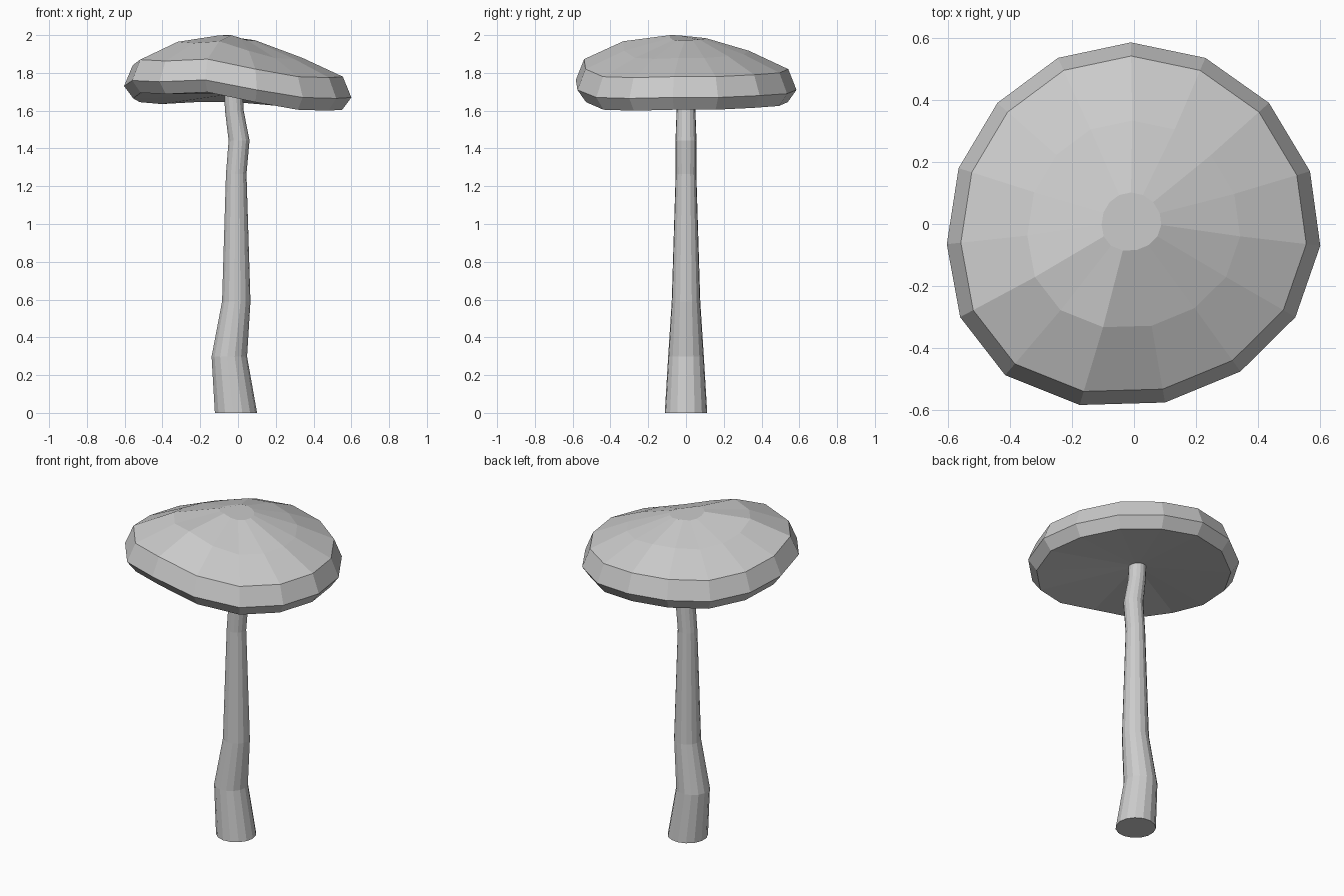
import bpy, bmesh
from math import sin, cos, pi

if "Cube" in bpy.data.objects:
    bpy.data.objects.remove(bpy.data.objects["Cube"])


def lathe(name, rings, bottom, top):
    """Skin a stack of rings; each end is a flat cap or a fan to an apex point."""
    bm = bmesh.new()
    loops = [[bm.verts.new(p) for p in ring] for ring in rings]
    n = len(loops[0])
    for a, b in zip(loops, loops[1:]):
        for i in range(n):
            j = (i + 1) % n
            bm.faces.new((a[i], a[j], b[j], b[i]))
    for loop, apex in ((loops[0], bottom), (loops[-1], top)):
        if apex is None:
            bm.faces.new(loop)
        else:
            c = bm.verts.new(apex)
            for i in range(n):
                bm.faces.new((loop[i], loop[(i + 1) % n], c))
    bmesh.ops.recalc_face_normals(bm, faces=bm.faces)
    mesh = bpy.data.meshes.new(name)
    bm.to_mesh(mesh)
    bm.free()
    obj = bpy.data.objects.new(name, mesh)
    bpy.context.collection.objects.link(obj)
    return obj


# Crooked tapering stem: (centre x, z, radius)
SIDES = 15
path = [(-0.012, 0.0, 0.113), (-0.047, 0.298, 0.095), (-0.01, 0.59, 0.076),
        (-0.01, 1.265, 0.055), (0.005, 1.442, 0.056), (-0.02, 1.6, 0.05),
        (-0.026, 1.72, 0.05)]
stem = [[(x + r * cos(2 * pi * i / SIDES), r * sin(2 * pi * i / SIDES), z)
         for i in range(SIDES)] for x, z, r in path]
lathe("stem", stem, None, None)

# Warped fifteen-sided cap: widest outline, clockwise from the back
rim = [(-0.01, 0.585, 1.71), (0.23, 0.535, 1.69), (0.435, 0.39, 1.68),
       (0.567, 0.17, 1.67), (0.6, -0.07, 1.67), (0.52, -0.30, 1.665),
       (0.343, -0.475, 1.67), (0.10, -0.575, 1.71), (-0.175, -0.583, 1.763),
       (-0.415, -0.487, 1.753), (-0.56, -0.30, 1.76), (-0.603, -0.065, 1.73),
       (-0.565, 0.18, 1.71), (-0.44, 0.39, 1.70), (-0.245, 0.535, 1.71)]


def cap_ring(scale, height, warp, cx=0.0, cy=0.0):
    return [(cx + x * scale, cy + y * scale, height + warp * (z - 1.71))
            for x, y, z in rim]


cap = [cap_ring(0.92, 1.645, 1.0),
       cap_ring(1.0, 1.71, 1.0),
       cap_ring(0.925, 1.82, 1.0),
       cap_ring(0.57, 1.917, 0.95),
       cap_ring(0.16, 1.985, 0.28, -0.008, 0.008)]
lathe("cap", cap, (-0.02, 0.0, 1.69), None)
